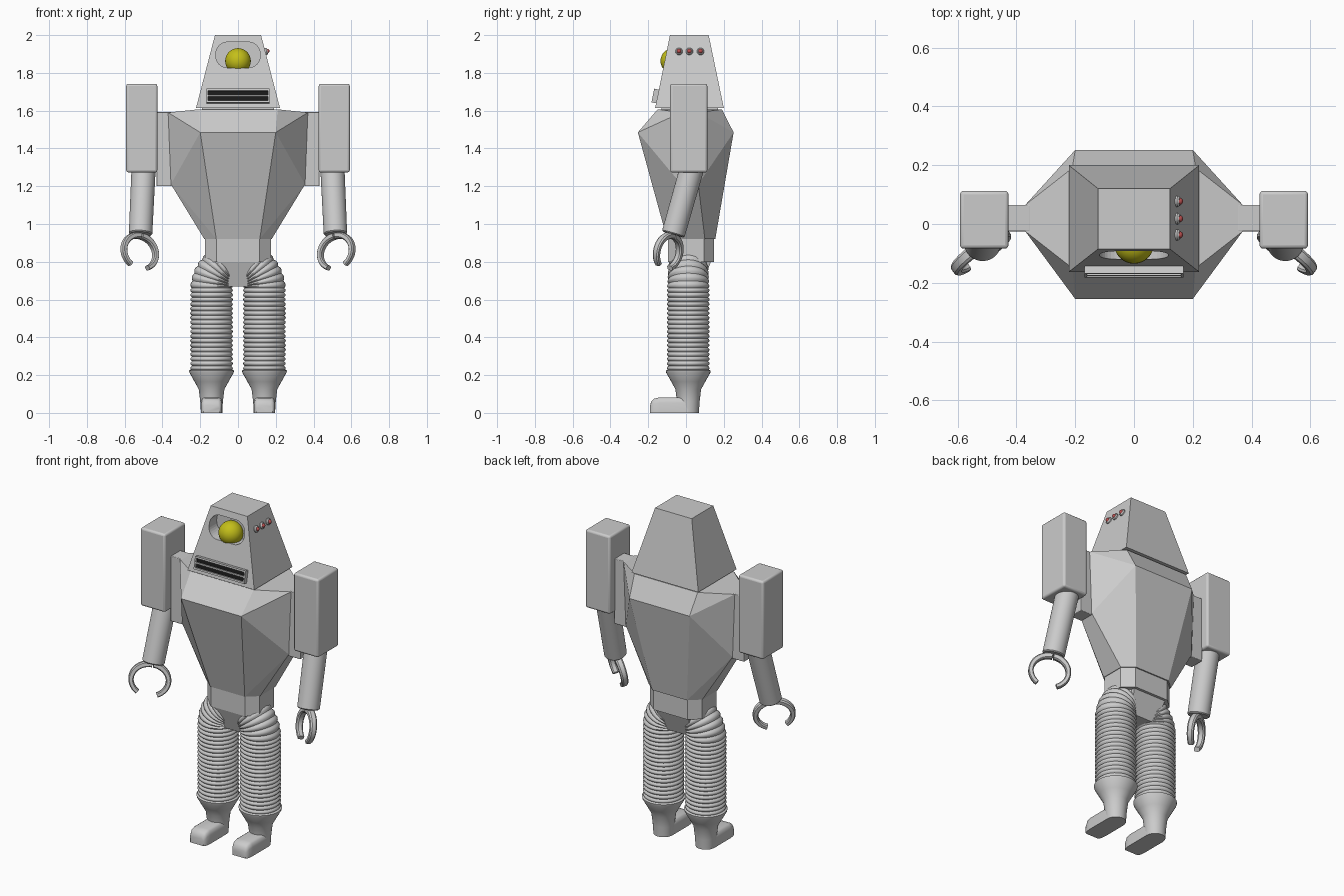
import bpy, bmesh, math
from math import sin, cos, pi, radians
from mathutils import Matrix, Vector

if "Cube" in bpy.data.objects:
    bpy.data.objects.remove(bpy.data.objects["Cube"])


def material(name, color):
    m = bpy.data.materials.new(name)
    m.diffuse_color = (*color, 1)
    m.use_nodes = True
    m.node_tree.nodes["Principled BSDF"].inputs["Base Color"].default_value = m.diffuse_color
    return m


YELLOW = material("yellow", (0.55, 0.52, 0.01))
BLACK = material("black", (0.01, 0.01, 0.01))
RED = material("red", (0.5, 0.08, 0.08))


def finish(name, bm, mirror=False, mat=None, smooth=None, bevel=0):
    bmesh.ops.recalc_face_normals(bm, faces=bm.faces)
    me = bpy.data.meshes.new(name)
    bm.to_mesh(me)
    bm.free()
    ob = bpy.data.objects.new(name, me)
    bpy.context.collection.objects.link(ob)
    if mat:
        me.materials.append(mat)
    if smooth:
        bpy.ops.object.select_all(action='DESELECT')
        ob.select_set(True)
        bpy.context.view_layer.objects.active = ob
        bpy.ops.object.shade_smooth_by_angle(angle=radians(smooth))
    if bevel:
        b = ob.modifiers.new("bevel", 'BEVEL')
        b.width, b.segments = bevel, 3
    if mirror:
        ob.modifiers.new("mirror", 'MIRROR')
    return ob


def hull(name, pts, **kw):
    """Convex faceted solid, symmetric in x."""
    bm = bmesh.new()
    vs = [bm.verts.new((s * x, y, z)) for x, y, z in pts for s in (1, -1)]
    r = bmesh.ops.convex_hull(bm, input=vs)
    loose = {v for v in r["geom_interior"] + r["geom_unused"]
             if isinstance(v, bmesh.types.BMVert)}
    bmesh.ops.delete(bm, geom=list(loose), context='VERTS')
    bmesh.ops.dissolve_limit(bm, angle_limit=radians(1), verts=bm.verts, edges=bm.edges)
    return finish(name, bm, **kw)


def box(name, lo, hi, frame=Matrix(), **kw):
    bm = bmesh.new()
    lo, hi = Vector(lo), Vector(hi)
    m = frame @ Matrix.Translation((lo + hi) / 2) @ Matrix.Diagonal((*(hi - lo), 1))
    bmesh.ops.create_cube(bm, size=1, matrix=m)
    return finish(name, bm, **kw)


def ball(name, center, r, **kw):
    bm = bmesh.new()
    bmesh.ops.create_uvsphere(bm, u_segments=32, v_segments=16, radius=r,
                              matrix=Matrix.Translation(center))
    return finish(name, bm, smooth=60, **kw)


def loft(name, rings, **kw):
    """Skin a list of equal rings and cap both ends."""
    bm = bmesh.new()
    vr = [[bm.verts.new(p) for p in ring] for ring in rings]
    n = len(vr[0])
    for a, b in zip(vr, vr[1:]):
        for i in range(n):
            bm.faces.new((a[i], a[(i + 1) % n], b[(i + 1) % n], b[i]))
    bm.faces.new(vr[0])
    bm.faces.new(vr[-1])
    return finish(name, bm, **kw)


def circle(frame, r, z=0, n=32):
    return [frame @ Vector((r * cos(2 * pi * i / n), r * sin(2 * pi * i / n), z))
            for i in range(n)]


# head with eye socket cut into the sloped face
head = hull("head", [(.222, -.163, 1.615), (.222, .2, 1.615), (.122, -.085, 2), (.122, .12, 2)])
socket = []
for y in (-.3, -.035):
    socket.append([(sx * .055 + .062 * cos(a), y, 1.895 + sz * .006 + .062 * sin(a))
                   for q, (sx, sz) in enumerate([(1, 1), (-1, 1), (-1, -1), (1, -1)])
                   for a in [q * pi / 2 + k * pi / 16 for k in range(9)]])
cutter = loft("socket_cutter", socket)
cutter.hide_render = True
cut = head.modifiers.new("socket", 'BOOLEAN')
cut.operation, cut.object, cut.solver = 'DIFFERENCE', cutter, 'EXACT'
bpy.context.view_layer.objects.active = head
bpy.ops.object.modifier_apply(modifier="socket")
bpy.data.objects.remove(cutter)
ball("eye", (0, -.067, 1.863), .068, mat=YELLOW)

# mouth grille, tilted to the face
face = Matrix.Translation((0, -.15, 1.675)) @ Matrix.Rotation(radians(-11.3), 4, 'X')
box("mouth_slots", (-.16, -.014, -.03), (.16, .01, .03), face, mat=BLACK)
for z, h in ((-.032, .005), (0, .004), (.032, .005)):
    box("mouth_bar", (-.167, -.026, z - h), (.167, .01, z + h), face)
for x in (-.164, .164):
    box("mouth_end", (x - .004, -.026, -.035), (x + .004, .01, .035), face)

# three buttons on the right side of the head only
for y in (-.037, .018, .077):
    f = Matrix.Translation((.145, y, 1.913)) @ Matrix.Rotation(radians(75.6), 4, 'Y')
    loft("button_rim", [circle(f, .019, -.01, 20), circle(f, .019, .006, 20),
                        circle(f, .014, .012, 20)], smooth=30)
    ball("button", f @ Vector((0, 0, .01)), .012, mat=RED)

# faceted torso and neck
box("neck", (-.19, -.13, 1.59), (.19, .17, 1.62))
waist = [(.115, -.1), (.178, -.045), (.178, .1), (.115, .155)]
hull("torso", [(.21, -.15, 1.607), (.21, .19, 1.607), (.2, -.255, 1.485), (.2, .252, 1.485),
               (.37, -.025, 1.59), (.37, .065, 1.59), (.355, -.025, 1.21), (.355, .065, 1.21)]
     + [(x, y, .92) for x, y in waist])

# pelvis and crotch
hull("pelvis", [(x * .98, y * .95, z) for x, y in waist for z in (.8, .925)])
hull("crotch", [(.112, -.095, .81), (.112, .135, .81), (.082, -.05, .67), (.082, .085, .67)])

# shoulder brackets and upper arms
box("shoulder_bracket", (.352, -.025, 1.2), (.432, .065, 1.592), mirror=True, bevel=.004)
box("upper_arm", (.427, -.084, 1.273), (.592, .113, 1.742), mirror=True, bevel=.012, smooth=30)

# forearms leaning forward
wrist, elbow = Vector((.516, -.068, .945)), Vector((.5, .03, 1.29))
axis = elbow - wrist
arm = Matrix.Translation(wrist) @ axis.to_track_quat('Z', 'Y').to_matrix().to_4x4()
loft("forearm", [circle(arm, .056), circle(arm, .062, .006), circle(arm, .064, axis.length)],
     mirror=True, smooth=40)

# two curved claw fingers per hand
tilt = Vector((0, 0, 1)).rotation_difference(axis).to_matrix().to_4x4()
hand = Matrix.Translation(wrist) @ tilt @ Matrix.Rotation(radians(-35), 4, 'Z')
for side, name in ((1, "outer_finger"), (-1, "inner_finger")):
    rings = []
    for k in range(19):
        a = radians(88 - 146 * k / 18)
        t, d = .017 - .004 * k / 18, .021 - .004 * k / 18
        rings.append([hand @ Vector((side * (.103 + u * t) * cos(a), v * d,
                                     -.098 + (.09 + u * t) * sin(a)))
                      for u, v in ((1, .6), (.6, 1), (-.6, 1), (-1, .6),
                                   (-1, -.6), (-.6, -1), (.6, -1), (1, -.6))])
    loft(name, rings, mirror=True, smooth=35)

# ribbed legs: straight up, then bending in toward the pelvis
LX, LY, STRAIGHT, BEND, RIB = .14, .012, .44, .14, .0242
rings = []
for k in range(24 * 4 + 1):
    s = k * RIB / 4
    a = max(0, s - STRAIGHT) / BEND
    c = (LX - BEND * (1 - cos(a)), LY, .225 + min(s, STRAIGHT) + BEND * sin(a))
    f = Matrix.Translation(c) @ Matrix.Rotation(-a, 4, 'Y')
    rings.append(circle(f, (.104 + .009 * abs(sin(pi * k / 4))) * (1 - .08 * a)))
loft("ribbed_leg", rings, mirror=True, smooth=50)

# flared shins and toes
base = Matrix.Translation((LX, LY, 0))
loft("shin", [circle(base, r, z) for r, z in
              ((.056, 0), (.06, .06), (.068, .125), (.09, .165), (.117, .213), (.119, .224), (.108, .23))],
     mirror=True, smooth=30)
toe = [[(LX + x * w, y, z * h) for x, z in
        ((-1, 0), (1, 0), (1, .65), (.9, .9), (.7, 1), (-.7, 1), (-.9, .9), (-1, .65))]
       for y, w, h in ((.01, .057, .082), (-.14, .057, .082), (-.17, .054, .075),
                       (-.184, .049, .06), (-.19, .043, .04))]
loft("toe", toe, mirror=True, smooth=40)
